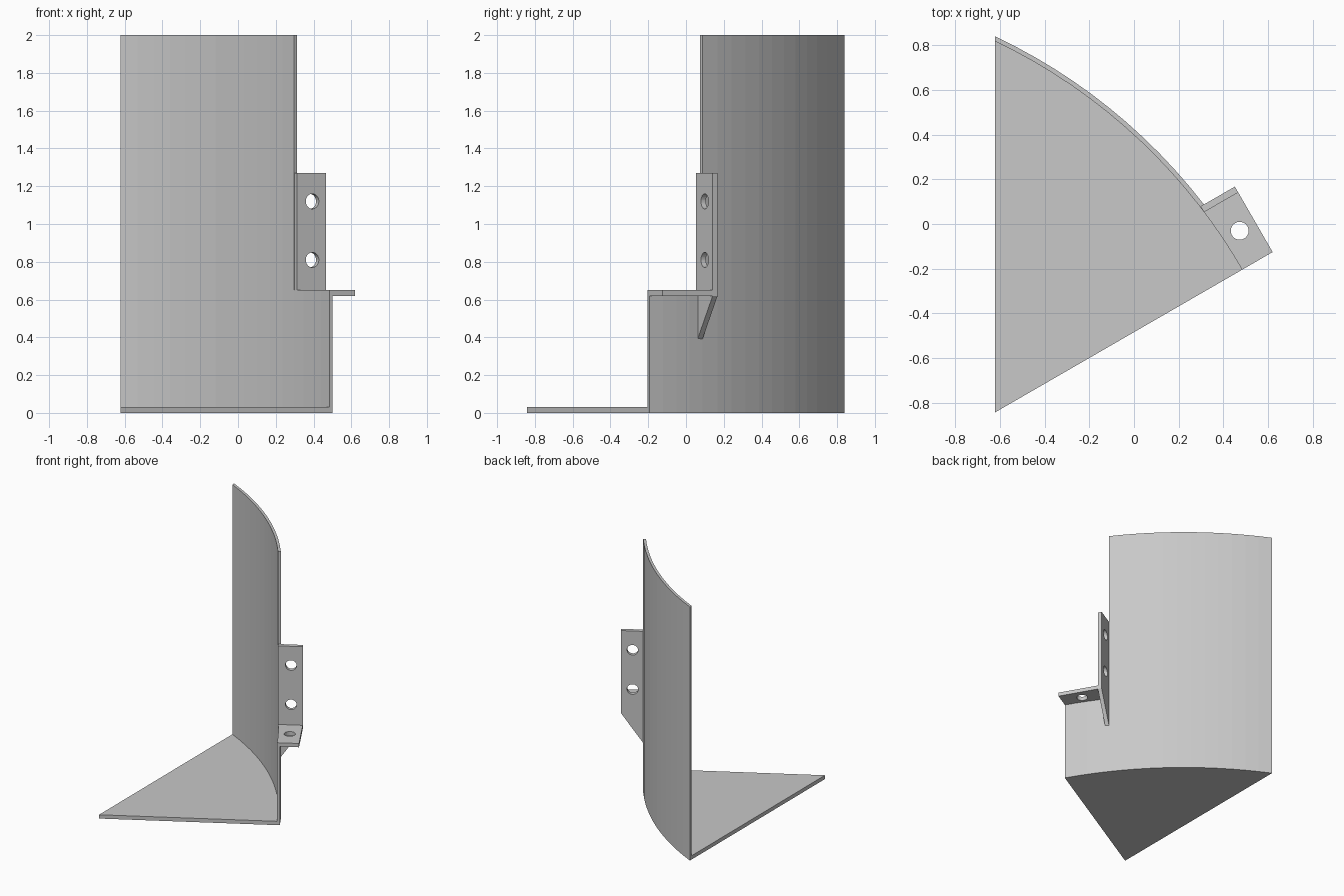
import bpy, bmesh
from math import sin, cos, acos, pi, radians
from mathutils import Vector, Matrix
from itertools import product
from collections import Counter

if "Cube" in bpy.data.objects:
    bpy.data.objects.remove(bpy.data.objects["Cube"])

grey = bpy.data.materials.new("plain_grey")
grey.use_nodes = True
grey.diffuse_color = (0.58, 0.58, 0.58, 1)
grey.node_tree.nodes["Principled BSDF"].inputs["Base Color"].default_value = grey.diffuse_color

# Main layout
LEFT = -0.622
TOP, LEDGE = 2.0, 0.65
SKIN, PLATE = 0.02, 0.03
OUTER = 2.558
INNER = OUTER - SKIN
HOLE = 0.04
EDGE, SPLIT = radians(30), radians(37.6)
along = Vector((cos(EDGE), sin(EDGE)))
forward = Vector((sin(EDGE), -cos(EDGE)))
apex = Vector((LEFT, -0.843))
centre = apex + along * (1.297 - OUTER)


def on_arc(radius, angle):
    return centre + radius * Vector((cos(angle), sin(angle)))


def arc(radius, low_steps=4, high_steps=12):
    """Arc from the slanted edge, through the step, to the straight side."""
    end = acos((LEFT - centre.x) / radius)
    low = [EDGE + (SPLIT - EDGE) * i / low_steps for i in range(low_steps)]
    high = [SPLIT + (end - SPLIT) * i / high_steps for i in range(high_steps + 1)]
    return [on_arc(radius, a) for a in low + high], low_steps


def add_mesh(name, mesh):
    obj = bpy.data.objects.new(name, mesh)
    mesh.materials.clear()
    mesh.materials.append(grey)
    bpy.context.collection.objects.link(obj)


def prism(name, outline, start, end, holes=(), matrix=Matrix()):
    """Extrude an outline with round holes between two heights."""
    curve = bpy.data.curves.new(name, "CURVE")
    curve.dimensions, curve.fill_mode = "2D", "BOTH"
    curve.extrude = (end - start) / 2
    ring = [Vector((cos(a), sin(a))) * HOLE for a in (2 * pi * i / 32 for i in range(32))]
    for loop in [outline] + [[Vector(h) + p for p in ring] for h in holes]:
        spline = curve.splines.new("POLY")
        spline.points.add(len(loop) - 1)
        for point, p in zip(spline.points, loop):
            point.co = (p[0], p[1], 0, 1)
        spline.use_cyclic_u = True
    temp = bpy.data.objects.new(name + "_outline", curve)
    bpy.context.collection.objects.link(temp)
    graph = bpy.context.evaluated_depsgraph_get()
    mesh = bpy.data.meshes.new_from_object(temp.evaluated_get(graph))
    bpy.data.objects.remove(temp)
    bm = bmesh.new()
    bm.from_mesh(mesh)
    bmesh.ops.remove_doubles(bm, verts=bm.verts, dist=0.0001)
    bmesh.ops.recalc_face_normals(bm, faces=bm.faces)
    bm.transform(matrix @ Matrix.Translation((0, 0, (start + end) / 2)))
    for face in bm.faces:
        face.smooth = False
        face.material_index = 0
    bm.to_mesh(mesh)
    bm.free()
    add_mesh(name, mesh)


# Curved wall: stepped shell of cells, keeping only the outside faces
outer_points, step = arc(OUTER)
inner_points, _ = arc(INNER)
levels = (0, LEDGE - PLATE, TOP)
cells = [(i, row) for i in range(len(outer_points) - 1) for row in (0, 1)
         if row == 0 or i >= step]
quads = []
for i, row in cells:
    for axis, side in product(range(3), (0, 1)):
        quad = []
        for a, b in ((0, 0), (0, 1), (1, 1), (1, 0)):
            offset = [a, b]
            offset.insert(axis, side)
            quad.append((i + offset[0], row + offset[1], offset[2]))
        quads.append(quad)
uses = Counter(frozenset(q) for q in quads)
bm = bmesh.new()
verts = {}
for quad in quads:
    if uses[frozenset(quad)] > 1:
        continue
    for key in quad:
        if key not in verts:
            p = (outer_points, inner_points)[key[2]][key[0]]
            verts[key] = bm.verts.new((p.x, p.y, levels[key[1]]))
    bm.faces.new([verts[key] for key in quad])
bmesh.ops.recalc_face_normals(bm, faces=bm.faces)
wall_mesh = bpy.data.meshes.new("curved_wall")
bm.to_mesh(wall_mesh)
bm.free()
add_mesh("curved_wall", wall_mesh)

# Floor inside the wall
prism("floor", [apex] + inner_points, 0, PLATE)

# Flat mounting ledge, with its outer side parallel to the bracket end
corner = on_arc(OUTER, SPLIT)
reach, depth = 0.16, 0.338
ledge = inner_points[:step + 1] + [corner, corner + along * reach,
                                   corner + along * reach + forward * depth]
prism("mounting_ledge", ledge, LEDGE - PLATE, LEDGE,
      holes=[corner + along * 0.08 + forward * 0.182])

# Upright bracket with a sloping gusset beneath the ledge
frame = Matrix(((along.x, 0, forward.x, corner.x),
                (along.y, 0, forward.y, corner.y),
                (0, 1, 0, 0),
                (0, 0, 0, 1)))
bracket = [(-0.017, 0.39), (0, 0.39), (reach, LEDGE - PLATE), (reach, 1.27), (-0.017, 1.27)]
prism("upright_bracket", bracket, 0, PLATE,
      holes=[(0.076, 0.81), (0.076, 1.12)], matrix=frame)
